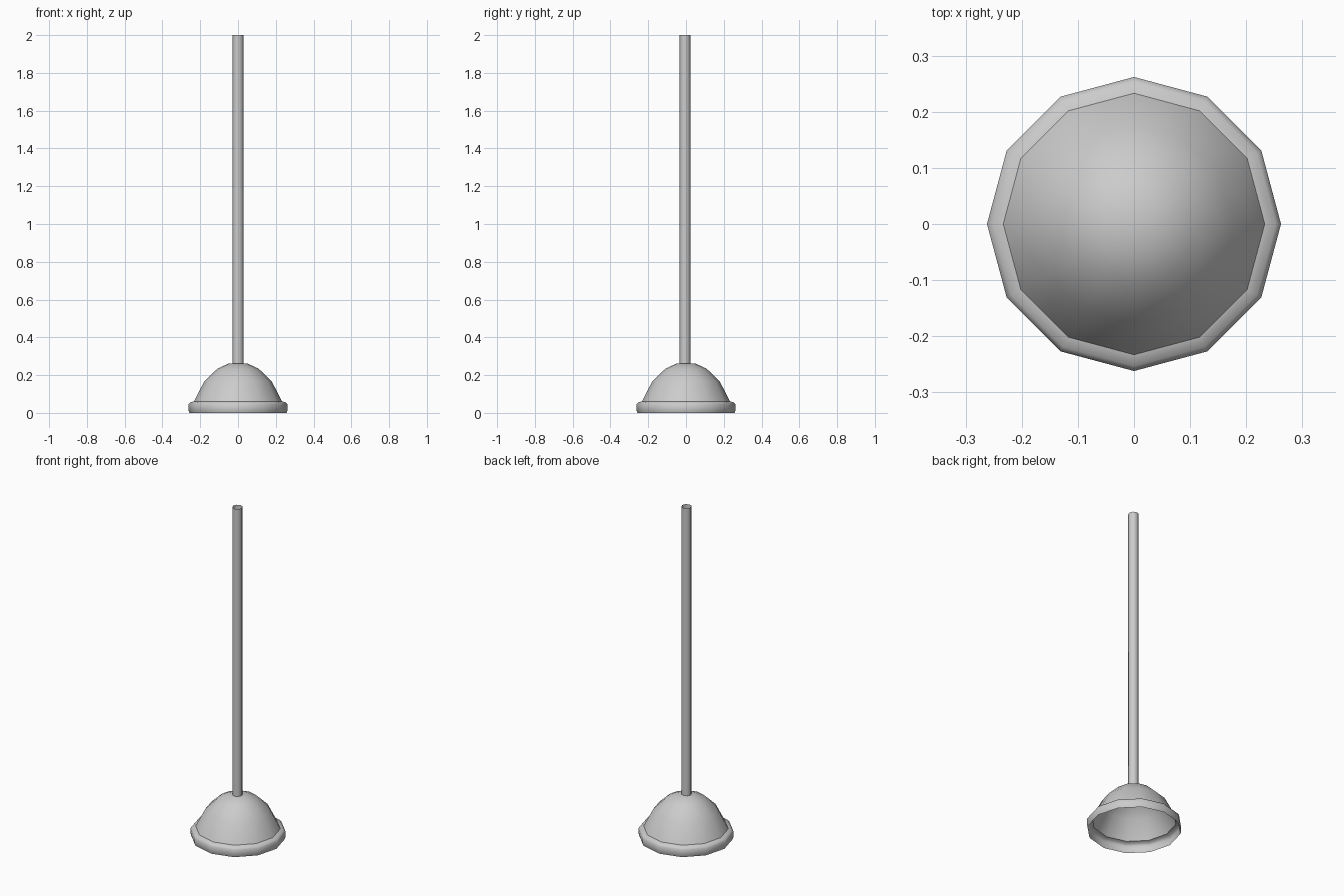
import bpy, bmesh, math

if "Cube" in bpy.data.objects:
    bpy.data.objects.remove(bpy.data.objects["Cube"])

def lathe(name, profile, sides, center=(0, 0), angle=40):
    """Open surface of revolution; a profile point with r = 0 becomes a pole."""
    bm = bmesh.new()
    rings = []
    for r, z in profile:
        n = 1 if r == 0 else sides
        rings.append([bm.verts.new((center[0] + r * math.cos(2 * math.pi * i / sides),
                                    center[1] + r * math.sin(2 * math.pi * i / sides), z))
                      for i in range(n)])
    for a, b in zip(rings, rings[1:]):
        for i in range(sides):
            j = (i + 1) % sides
            if len(b) == 1:
                bm.faces.new((a[i], a[j], b[0]))
            else:
                bm.faces.new((a[i], a[j], b[j], b[i]))
    mesh = bpy.data.meshes.new(name)
    bm.to_mesh(mesh)
    bm.free()
    obj = bpy.data.objects.new(name, mesh)
    bpy.context.collection.objects.link(obj)
    bpy.ops.object.select_all(action='DESELECT')
    obj.select_set(True)
    bpy.context.view_layer.objects.active = obj
    bpy.ops.object.shade_smooth_by_angle(angle=math.radians(angle))
    return obj

# Thin rubber cup: flared lip, shoulder, then dome, open underneath
lathe("rubber_cup", [(0.257, 0), (0.262, 0.015), (0.262, 0.045), (0.253, 0.056),
                     (0.233, 0.061), (0.178, 0.168), (0.108, 0.235),
                     (0.05, 0.261), (0, 0.264)], 12)

# Hollow handle, open at the top
lathe("handle", [(0.029, 0.25), (0.029, 2.0)], 8, center=(0, -0.005), angle=60)
